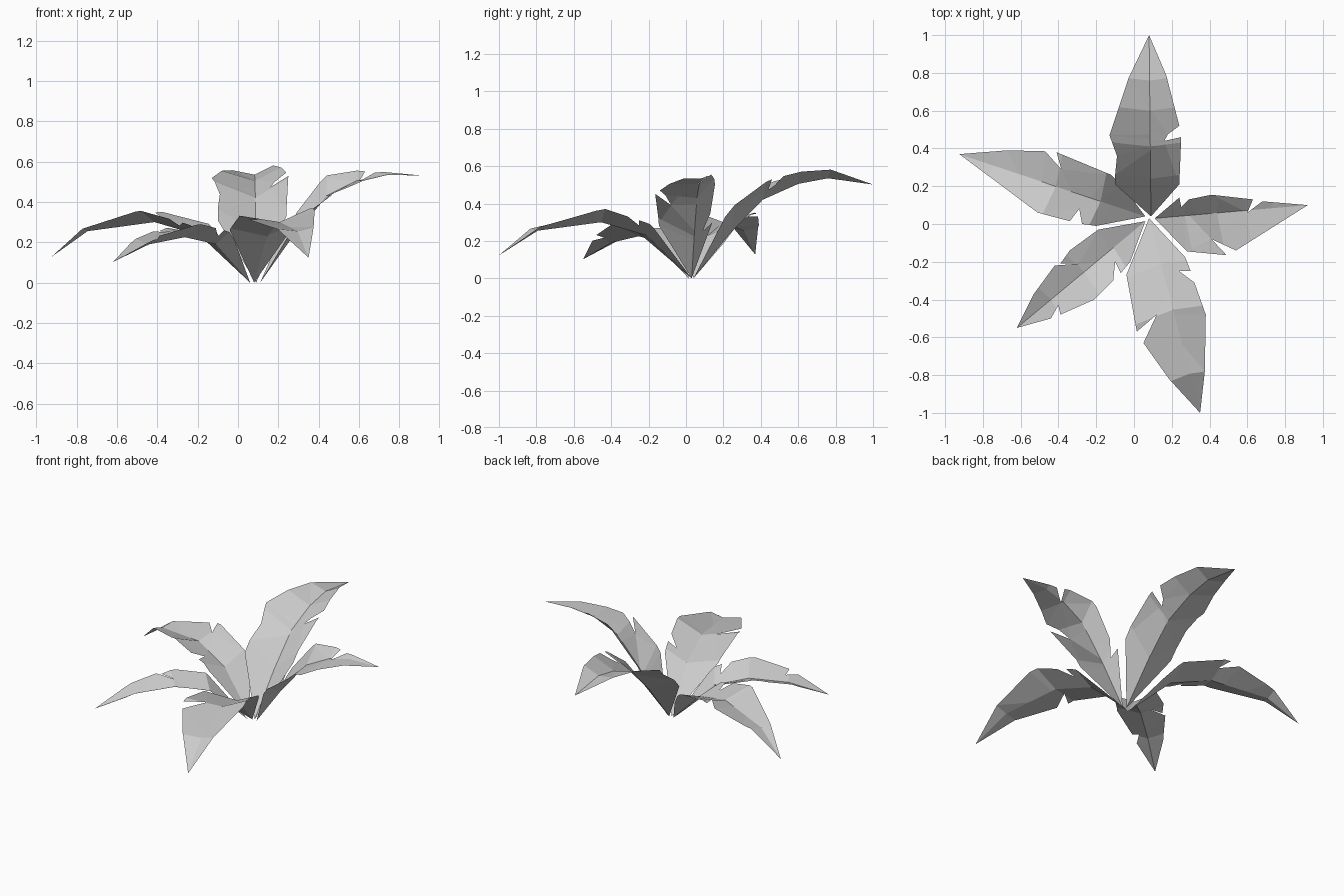
import bpy, bmesh
from mathutils import Vector

if "Cube" in bpy.data.objects:
    bpy.data.objects.remove(bpy.data.objects["Cube"])

CHEVRON = 0.12   # how far the cross folds sweep forward toward the leaf edge


def sample(u, prof):
    """Interpolated (height, left lift, right lift) of the leaf at distance u from its base."""
    u = max(u, 0)
    for a, b in zip(prof, prof[1:]):
        if u <= b[0] or b == prof[-1]:
            k = (u - a[0]) / (b[0] - a[0])
            return [p + (q - p) * k for p, q in zip(a[1:], b[1:])]


def leaf(name, outline, tip, prof):
    """Outline seen from above (first point is the base), folded along midrib and chevrons."""
    base = Vector((*outline[0], 0))
    axis = (Vector((*outline[tip], 0)) - base).normalized()
    side = Vector((-axis.y, axis.x, 0))
    bm = bmesh.new()
    bm.faces.new([bm.verts.new((x, y, 0)) for x, y in outline])
    bm.normal_update()
    bmesh.ops.triangulate(bm, faces=bm.faces[:])
    # fold lines
    bmesh.ops.bisect_plane(bm, geom=bm.verts[:] + bm.edges[:] + bm.faces[:],
                           plane_co=base, plane_no=side, dist=1e-5)
    for s in (1, -1):
        for p in prof[1:-1]:
            fs = [f for f in bm.faces if (f.calc_center_median() - base).dot(side) * s > 0]
            geom = fs + list({e for f in fs for e in f.edges}) + list({v for f in fs for v in f.verts})
            bmesh.ops.bisect_plane(bm, geom=geom, plane_co=base + axis * p[0],
                                   plane_no=(axis - side * s * CHEVRON).normalized(), dist=1e-5)
    # raise to the arched, V-shaped form
    for v in bm.verts:
        d = v.co - base
        w = d.dot(side)
        z, left, right = sample(d.dot(axis) - CHEVRON * abs(w), prof)
        v.co.z = max(0, z + abs(w) * (left if w > 0 else right))
    bm.normal_update()
    bmesh.ops.reverse_faces(bm, faces=[f for f in bm.faces if f.normal.z < 0])
    me = bpy.data.meshes.new(name)
    bm.to_mesh(me)
    bm.free()
    bpy.context.collection.objects.link(bpy.data.objects.new(name, me))


# profiles: (distance, midrib height, left edge lift, right edge lift)
leaf("back_leaf", [(.09, .04), (.24, .21), (.25, .46), (.16, .44), (.18, .475), (.24, .52),
                   (.17, .79), (.08, 1), (-.03, .77), (-.13, .47), (-.09, .36), (-.1, .26),
                   (-.1, .21)], 7,
     [(0, 0, .7, 1), (.2, .245, .65, .95), (.37, .42, .4, .6), (.56, .505, .3, .5),
      (.72, .535, .2, .5), (.97, .5, .2, .4)])
leaf("right_leaf", [(.11, .03), (.28, -.145), (.49, -.165), (.41, -.08), (.54, -.14), (.92, .1),
                    (.68, .12), (.6, .06), (.63, .13), (.41, .155), (.29, .13), (.25, .09),
                    (.24, .14)], 5,
     [(0, 0, 1.2, .6), (.16, .225, 1.2, .5), (.33, .43, 1.1, .08), (.48, .505, .8, 0),
      (.62, .535, .4, 0), (.82, .53, .3, 0)])
leaf("front_leaf", [(.08, .03), (-.04, -.27), (.015, -.57), (.12, -.48), (.05, -.63), (.185, -.82),
                    (.35, -1), (.375, -.78), (.38, -.48), (.32, -.31), (.24, -.25), (.30, -.25),
                    (.27, -.175)], 6,
     [(0, 0, .5, .3), (.25, .23, .45, .2), (.5, .30, .45, .15), (.85, .255, .25, .1),
      (1.07, .12, .2, .1)])
leaf("front_left_leaf", [(.06, .015), (-.19, -.03), (-.34, -.14), (-.39, -.21), (-.29, -.21),
                         (-.42, -.22), (-.53, -.37), (-.62, -.55), (-.44, -.5), (-.4, -.43),
                         (-.39, -.48), (-.21, -.4), (-.11, -.3), (-.1, -.2), (-.07, -.26),
                         (-.02, -.2)], 7,
     [(0, 0, .5, .5), (.22, .19, .5, .45), (.42, .225, .45, .35), (.65, .19, .45, .3),
      (.89, .1, .3, .2)])
leaf("back_left_leaf", [(.06, .04), (-.06, .2), (-.12, .26), (-.41, .38), (-.385, .29), (-.47, .385),
                        (-.67, .39), (-.925, .37), (-.51, .06), (-.34, .015), (-.29, .08),
                        (-.275, 0), (-.2, -.01)], 7,
     [(0, 0, .45, .45), (.25, .23, .4, .4), (.5, .30, .35, .3), (.85, .255, .2, .2),
      (1.05, .12, .2, .2)])
